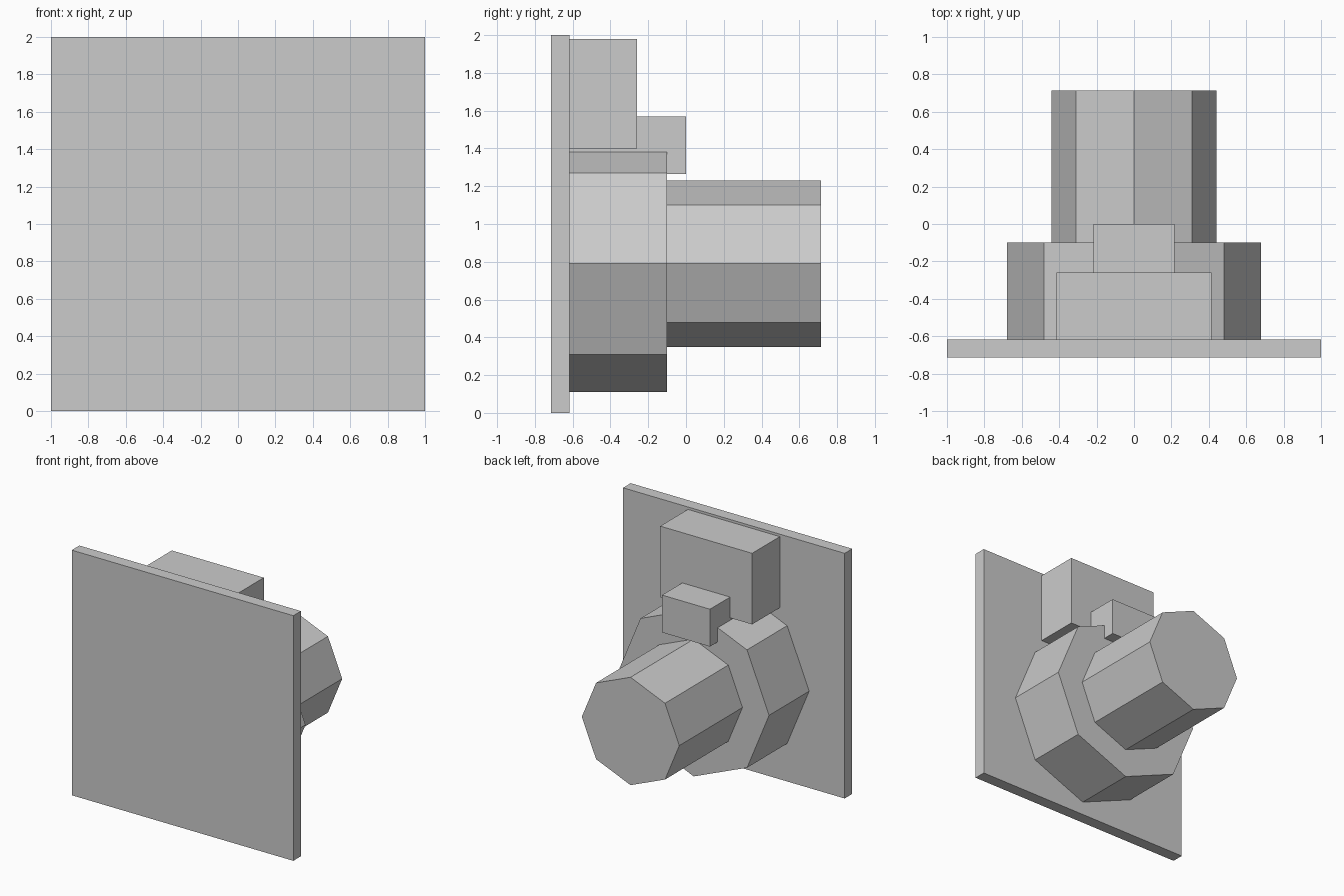
import bpy
import math
from mathutils import Matrix

cube = bpy.data.objects.get("Cube")
if cube:
    bpy.data.objects.remove(cube, do_unlink=True)

grey = bpy.data.materials.new("plain grey")
grey.use_nodes = True
colour = (0.6, 0.6, 0.6, 1)
grey.diffuse_color = colour
grey.node_tree.nodes["Principled BSDF"].inputs["Base Color"].default_value = colour


def finish(name):
    ob = bpy.context.object
    ob.name = ob.data.name = name
    ob.data.materials.append(grey)
    return ob


def box(name, width, y0, y1, z0, z1):
    """Box centred on x = 0."""
    bpy.ops.mesh.primitive_cube_add(size=1, location=(0, (y0 + y1) / 2, (z0 + z1) / 2))
    ob = finish(name)
    ob.data.transform(Matrix.Diagonal((width, y1 - y0, z1 - z0, 1)))


def octagon(name, radius, y0, y1, z):
    """Eight-sided prism along y, with corners straight up and sideways."""
    bpy.ops.mesh.primitive_cylinder_add(vertices=8, radius=radius, depth=y1 - y0,
                                        location=(0, (y0 + y1) / 2, z))
    finish(name).data.transform(Matrix.Rotation(math.pi / 2, 4, 'X'))


FRONT, PLATE_BACK, COLLAR_BACK, REAR = -0.715, -0.617, -0.1, 0.715
AXIS = 0.79

# Square front plate
box("front_plate", 2, FRONT, PLATE_BACK, 0, 2)
# Wide collar and narrower barrel on one axis
octagon("collar", 0.68, PLATE_BACK, COLLAR_BACK, AXIS)
octagon("barrel", 0.44, COLLAR_BACK, REAR, AXIS)
# Upper housing and the smaller block running through it
box("upper_housing", 0.83, PLATE_BACK, -0.26, 1.4, 1.98)
box("small_block", 0.432, PLATE_BACK, 0, 1.265, 1.57)
